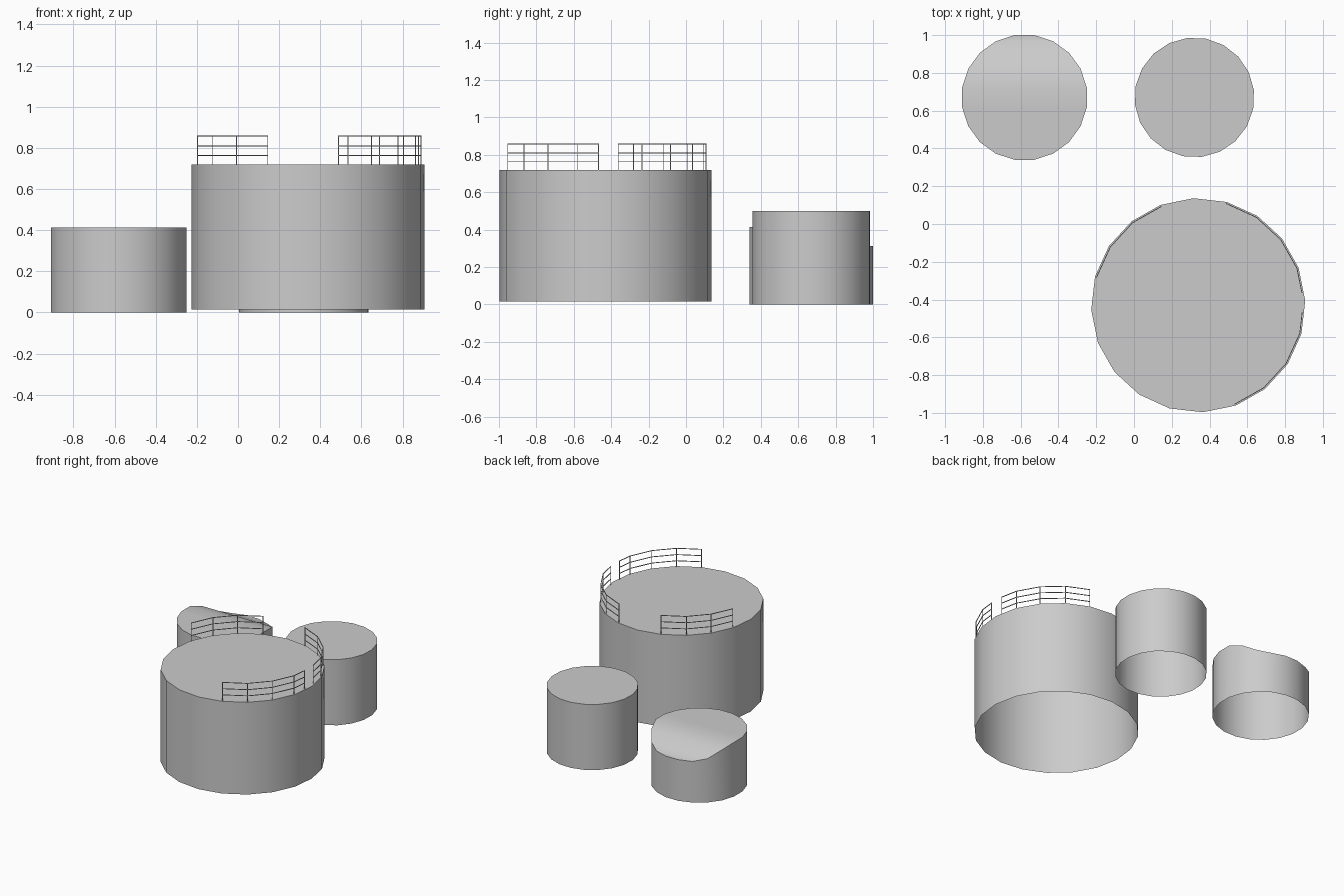
import bpy, bmesh, math
from mathutils import Vector

if "Cube" in bpy.data.objects:
    bpy.data.objects.remove(bpy.data.objects["Cube"], do_unlink=True)


def material(name, grey):
    m = bpy.data.materials.new(name)
    m.use_nodes = True
    m.diffuse_color = (grey, grey, grey, 1)
    m.node_tree.nodes["Principled BSDF"].inputs["Base Color"].default_value = (grey, grey, grey, 1)
    return m


STEEL = material("grey steel", 0.6)
SIDES = 20
STEP = 360 / SIDES


def finish(bm, name):
    bmesh.ops.recalc_face_normals(bm, faces=bm.faces)
    mesh = bpy.data.meshes.new(name)
    bm.to_mesh(mesh)
    bm.free()
    mesh.materials.append(STEEL)
    ob = bpy.data.objects.new(name, mesh)
    bpy.context.collection.objects.link(ob)
    return ob


def tank(name, centre, radius, bottom, top, turn):
    """Open-bottomed tank; top(v) gives the rim height, v = -1 front to 1 back."""
    bm = bmesh.new()
    low, high = [], []
    for i in range(SIDES):
        a = math.radians(turn + i * STEP)
        x, y = centre[0] + radius * math.cos(a), centre[1] + radius * math.sin(a)
        low.append(bm.verts.new((x, y, bottom)))
        high.append(bm.verts.new((x, y, top(math.sin(a)))))
    for i in range(SIDES):
        j = (i + 1) % SIDES
        bm.faces.new((low[i], low[j], high[j], high[i]))
    # roof in strips running side to side, so that it can follow a sagging rim
    right = [high[(SIDES // 4 - 1 - k) % SIDES] for k in range(SIDES // 2)]
    left = [high[(SIDES // 4 + k) % SIDES] for k in range(SIDES // 2)]
    for k in range(SIDES // 2 - 1):
        bm.faces.new((right[k], left[k], left[k + 1], right[k + 1]))
    bmesh.ops.recalc_face_normals(bm, faces=bm.faces)
    # keep the normals pointing out of the tank
    if sum(f.normal.z for f in bm.faces) < 0:
        bmesh.ops.reverse_faces(bm, faces=bm.faces)
    ob = finish(bm, name)
    bpy.ops.object.select_all(action="DESELECT")
    ob.select_set(True)
    bpy.context.view_layer.objects.active = ob
    bpy.ops.object.shade_smooth_by_angle(angle=math.radians(30))
    return ob


def sagging(v):
    t = min(max((v - 0.2) / 0.72, 0), 1)
    return 0.413 - 0.1 * t * t * (3 - 2 * t)


# tanks
BIG = (0.34, -0.43)
BIG_TOP = 0.718
tank("large_tank", BIG, 0.567, 0.015, lambda v: BIG_TOP, 2.5)
tank("small_tank", (0.32, 0.67), 0.317, 0, lambda v: 0.5, 7)
tank("damaged_tank", (-0.58, 0.67), 0.334, 0, sagging, STEP / 2)


def bar(bm, a, b, half=0.0022):
    """Square bar between two points."""
    a, b = Vector(a), Vector(b)
    d = (b - a).normalized()
    side = d.cross(Vector((0, 0, 1)))
    side = side.normalized() if side.length > 0.1 else Vector((1, 0, 0))
    up = side.cross(d)
    ends = [[bm.verts.new(p + half * (s * side + t * up))
             for s, t in ((-1, -1), (1, -1), (1, 1), (-1, 1))] for p in (a, b)]
    for i in range(4):
        j = (i + 1) % 4
        bm.faces.new((ends[0][i], ends[0][j], ends[1][j], ends[1][i]))
    bm.faces.new(ends[0][::-1])
    bm.faces.new(ends[1])


def railing(name, angles):
    bm = bmesh.new()
    posts = []
    for deg in angles:
        a = math.radians(deg)
        # follow the straight sides of the roof between its corners
        off = math.radians((deg - 2.5) % STEP - STEP / 2)
        r = 0.558 * math.cos(math.radians(STEP / 2)) / math.cos(off)
        posts.append((BIG[0] + r * math.cos(a), BIG[1] + r * math.sin(a)))
    for p in posts:
        bar(bm, (*p, BIG_TOP), (*p, 0.86))
    for p, q in zip(posts, posts[1:]):
        for z in (0.763, 0.81, 0.858):
            bar(bm, (*p, z), (*q, z))
    finish(bm, name)


# guard rails around the large roof, with gaps between them
railing("front_railing", (-69.5, -51.5, -33.5, -15.5, -4))
railing("left_railing", (7, 20.5, 38.5, 56.5, 74.5))
railing("back_railing", (110.5, 128.5, 146.5, 164.5))
